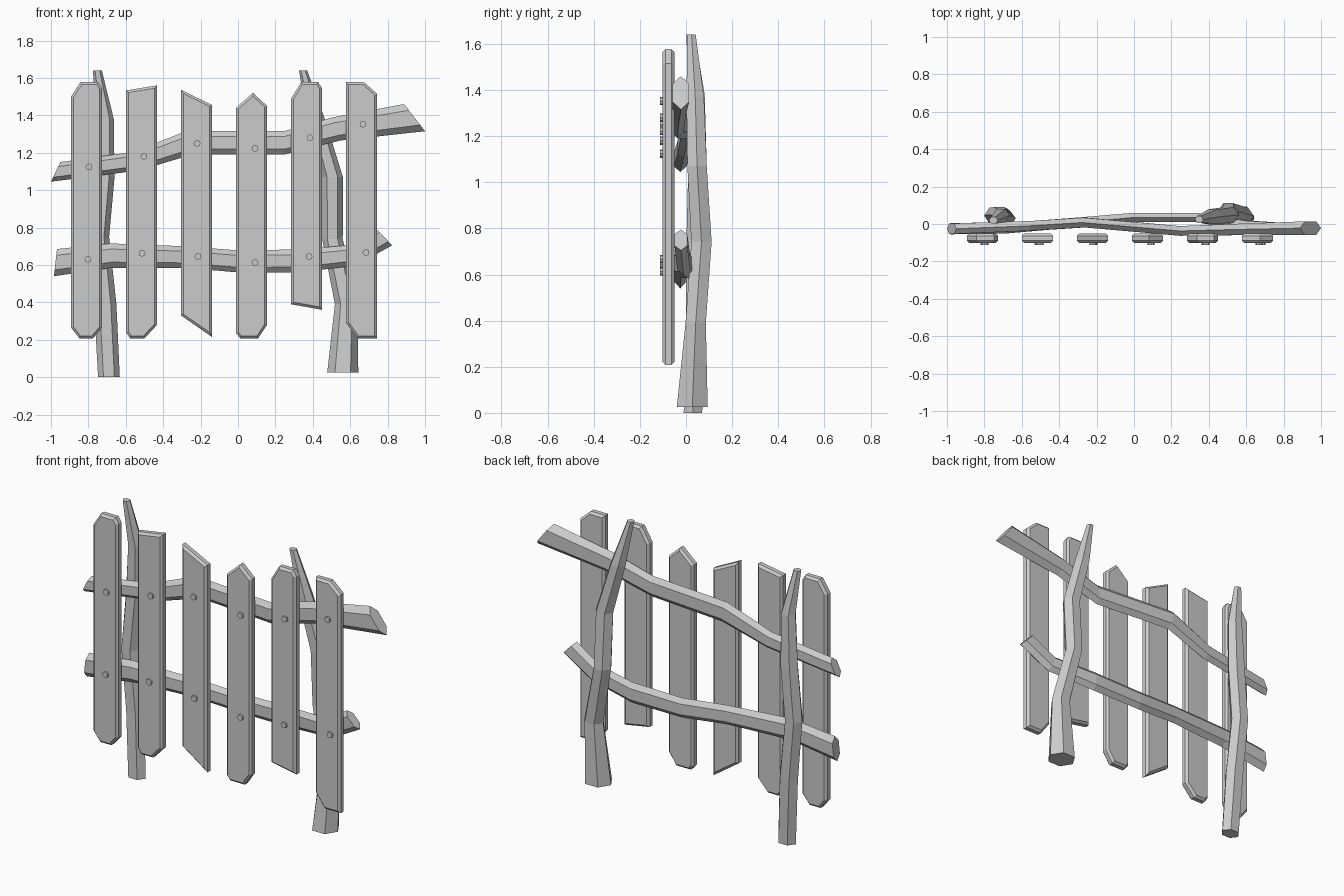
import bpy, bmesh
from math import pi, cos, sin
from mathutils import Vector, Matrix

if "Cube" in bpy.data.objects:
    bpy.data.objects.remove(bpy.data.objects["Cube"])


def finish(name, bm):
    bmesh.ops.recalc_face_normals(bm, faces=bm.faces)
    me = bpy.data.meshes.new(name)
    bm.to_mesh(me)
    bm.free()
    ob = bpy.data.objects.new(name, me)
    bpy.context.collection.objects.link(ob)
    return ob


def loft(name, rings):
    """Skin a list of equal-length rings and cap both ends."""
    bm = bmesh.new()
    vs = [[bm.verts.new(p) for p in r] for r in rings]
    n = len(vs[0])
    for a, b in zip(vs, vs[1:]):
        for i in range(n):
            j = (i + 1) % n
            bm.faces.new((a[i], a[j], b[j], b[i]))
    bm.faces.new(vs[0])
    bm.faces.new(vs[-1])
    return finish(name, bm)


def rail(name, stations):
    """Station: top x, top z, bottom x, bottom z, y, half depth."""
    rings = []
    for tx, tz, bx, bz, y, d in stations:
        top, bot = Vector((tx, y, tz)), Vector((bx, y, bz))
        ring = []
        for t, s in ((0, 0), (.23, 1), (.77, 1), (1, 0), (.77, -1), (.23, -1)):
            ring.append(bot.lerp(top, t) + Vector((0, s * d, 0)))
        rings.append(ring)
    return loft(name, rings)


def post(name, stations):
    """Station: x, y, z, half width, half depth (hexagon)."""
    return loft(name, [[(x + w * cos(k * pi / 3), y + d * sin(k * pi / 3) / .866, z)
                        for k in range(6)] for x, y, z, w, d in stations])


def plank(name, x0, top, bottom, front=-.102, back=-.05):
    bm = bmesh.new()
    f = bm.faces.new([bm.verts.new((x0 + x, front, z)) for x, z in top + bottom])
    ext = bmesh.ops.extrude_face_region(bm, geom=[f], use_keep_orig=True)
    bmesh.ops.translate(bm, vec=(0, back - front, 0),
                        verts=[v for v in ext['geom'] if isinstance(v, bmesh.types.BMVert)])
    bmesh.ops.recalc_face_normals(bm, faces=bm.faces)
    rim = [e for e in bm.edges if abs(e.verts[0].co.y - e.verts[1].co.y) < 1e-4]
    bmesh.ops.bevel(bm, geom=rim, offset=.013, segments=1, affect='EDGES')
    return finish(name, bm)


def nail(name, x, z):
    bm = bmesh.new()
    bmesh.ops.create_cone(bm, cap_ends=True, segments=8, radius1=.018, radius2=.018, depth=.02,
                          matrix=Matrix.Translation((x, -.103, z)) @ Matrix.Rotation(pi / 2, 4, 'X'))
    return finish(name, bm)


# Crooked posts
post("left_post", [
    (-.69, .03, 0, .058, .04), (-.71, .042, .39, .06, .042),
    (-.745, .045, .75, .056, .043), (-.718, .05, 1.07, .058, .04),
    (-.71, .045, 1.38, .046, .036), (-.752, .02, 1.64, .024, .018)])
post("right_post", [
    (.56, .027, .025, .083, .067), (.58, .042, .39, .062, .044),
    (.505, .067, .74, .055, .044), (.505, .048, 1.07, .056, .042),
    (.42, .04, 1.37, .048, .038), (.348, .024, 1.64, .022, .018)])

# Crooked rails
rail("upper_rail", [
    (-.95, 1.15, -1.0, 1.045, -.025, .028), (-.56, 1.205, -.53, 1.105, -.01, .026),
    (-.278, 1.315, -.246, 1.19, .008, .026), (.246, 1.315, .246, 1.19, -.037, .026),
    (.51, 1.39, .545, 1.265, -.03, .03), (.888, 1.46, 1.0, 1.315, -.022, .036)])
rail("lower_rail", [
    (-.968, .685, -.984, .54, -.025, .03), (-.68, .715, -.674, .585, -.022, .028),
    (-.283, .7, -.283, .585, .01, .026), (0, .678, 0, .56, .035, .025),
    (.33, .683, .33, .56, .035, .025), (.583, .705, .63, .597, -.01, .028),
    (.738, .795, .824, .705, -.022, .028)])

# Bevelled pickets: left x, top corners left to right, bottom corners right to left
W = .166
for i, (x0, top, bottom) in enumerate((
    (-.893, [(0, 1.5), (.05, 1.577), (.145, 1.577), (W, 1.545)],
     [(W, .265), (.118, .208), (.045, .208), (0, .265)]),
    (-.599, [(0, 1.533), (W, 1.56)], [(W, .28), (.1, .208), (.022, .208), (0, .24)]),
    (-.305, [(0, 1.537), (W, 1.455)], [(W, .215), (0, .33)]),
    (-.01, [(0, 1.44), (.09, 1.52), (W, 1.45)],
     [(W, .28), (.118, .208), (.022, .208), (0, .235)]),
    (.284, [(0, 1.49), (.053, 1.577), (.145, 1.577), (W, 1.545)], [(W, .36), (0, .39)]),
    (.578, [(0, 1.577), (.096, 1.577), (W, 1.515)], [(W, .208), (.06, .208), (0, .29)]),
)):
    plank(f"picket_{i + 1}", x0, top, bottom)

# Nail heads: x and z of upper and lower nail on each picket
for i, (xu, zu, xl, zl) in enumerate((
    (-.797, 1.124, -.802, .63), (-.503, 1.18, -.513, .662), (-.219, 1.25, -.214, .645),
    (.091, 1.223, .091, .613), (.385, 1.28, .38, .645), (.668, 1.352, .684, .667))):
    nail(f"upper_nail_{i + 1}", xu, zu)
    nail(f"lower_nail_{i + 1}", xl, zl)
